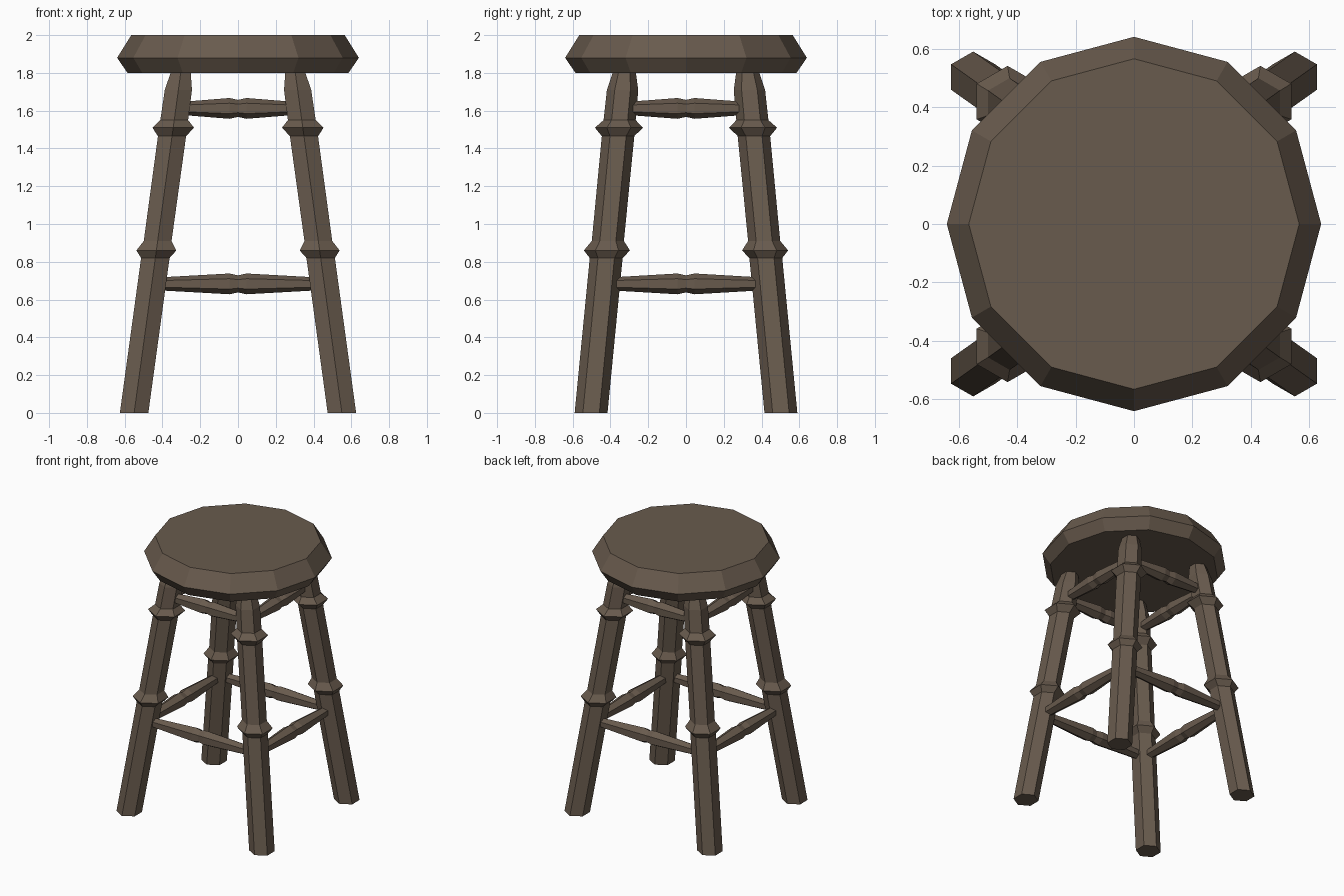
import bpy
import bmesh
import math
from mathutils import Vector

if "Cube" in bpy.data.objects:
    bpy.data.objects.remove(bpy.data.objects["Cube"])

wood = bpy.data.materials.new("dark brown wood")
wood.diffuse_color = (0.14, 0.104, 0.075, 1)
wood.use_nodes = True
wood.node_tree.nodes["Principled BSDF"].inputs["Base Color"].default_value = wood.diffuse_color


def lathe(name, rings, sides, phase, u, v):
    """Loft regular polygons: rings = [(centre, radius)], u and v span the section plane."""
    bm = bmesh.new()
    u, v = Vector(u), Vector(v)
    loops = []
    for centre, r in rings:
        loop = []
        for i in range(sides):
            a = phase + 2 * math.pi * i / sides
            loop.append(bm.verts.new(Vector(centre) + r * (math.cos(a) * u + math.sin(a) * v)))
        loops.append(loop)
    for a, b in zip(loops, loops[1:]):
        for i in range(sides):
            j = (i + 1) % sides
            bm.faces.new((a[i], a[j], b[j], b[i]))
    bm.faces.new(loops[0])
    bm.faces.new(loops[-1])
    bmesh.ops.recalc_face_normals(bm, faces=bm.faces)
    mesh = bpy.data.meshes.new(name)
    bm.to_mesh(mesh)
    bm.free()
    mesh.materials.append(wood)
    bpy.context.collection.objects.link(bpy.data.objects.new(name, mesh))


def axis(z):
    """Leg centre line at height z."""
    return 0.55 - 0.137 * z, 0.5025 - 0.0975 * z


X, Y, Z = (1, 0, 0), (0, 1, 0), (0, 0, 1)

# Twelve-sided seat with bevelled rim
seat = [(1.80, 0.585), (1.88, 0.64), (2.0, 0.565)]
lathe("seat", [((0, 0, z), r) for z, r in seat], 12, 0, X, Y)

# Splayed hexagonal legs with two turned rings and a tapered top
leg = [(0, 0.087), (0.82, 0.087), (0.86, 0.122), (0.91, 0.085), (1.465, 0.086),
       (1.51, 0.127), (1.55, 0.085), (1.71, 0.083), (1.815, 0.058)]
for sx, side in ((-1, "left"), (1, "right")):
    for sy, end in ((-1, "front"), (1, "back")):
        rings = [((sx * axis(z)[0], sy * axis(z)[1], z), r) for z, r in leg]
        lathe(f"{end}_{side}_leg", rings, 6, math.pi / 2, X, Y)

# Turned hexagonal stretchers, two tiers around the four legs
for z, tier in ((0.683, "lower"), (1.612, "upper")):
    ax, ay = axis(z)
    for s, end, side in ((-1, "front", "left"), (1, "back", "right")):
        for along_x, place in ((True, end), (False, side)):
            h = ax if along_x else ay
            spindle = [(-h, 0.032), (-0.045, 0.055), (0, 0.045), (0.045, 0.055), (h, 0.032)]
            rings = [((t, s * ay, z) if along_x else (s * ax, t, z), r) for t, r in spindle]
            lathe(f"{tier}_{place}_stretcher", rings, 6, math.pi / 2, Y if along_x else X, Z)
